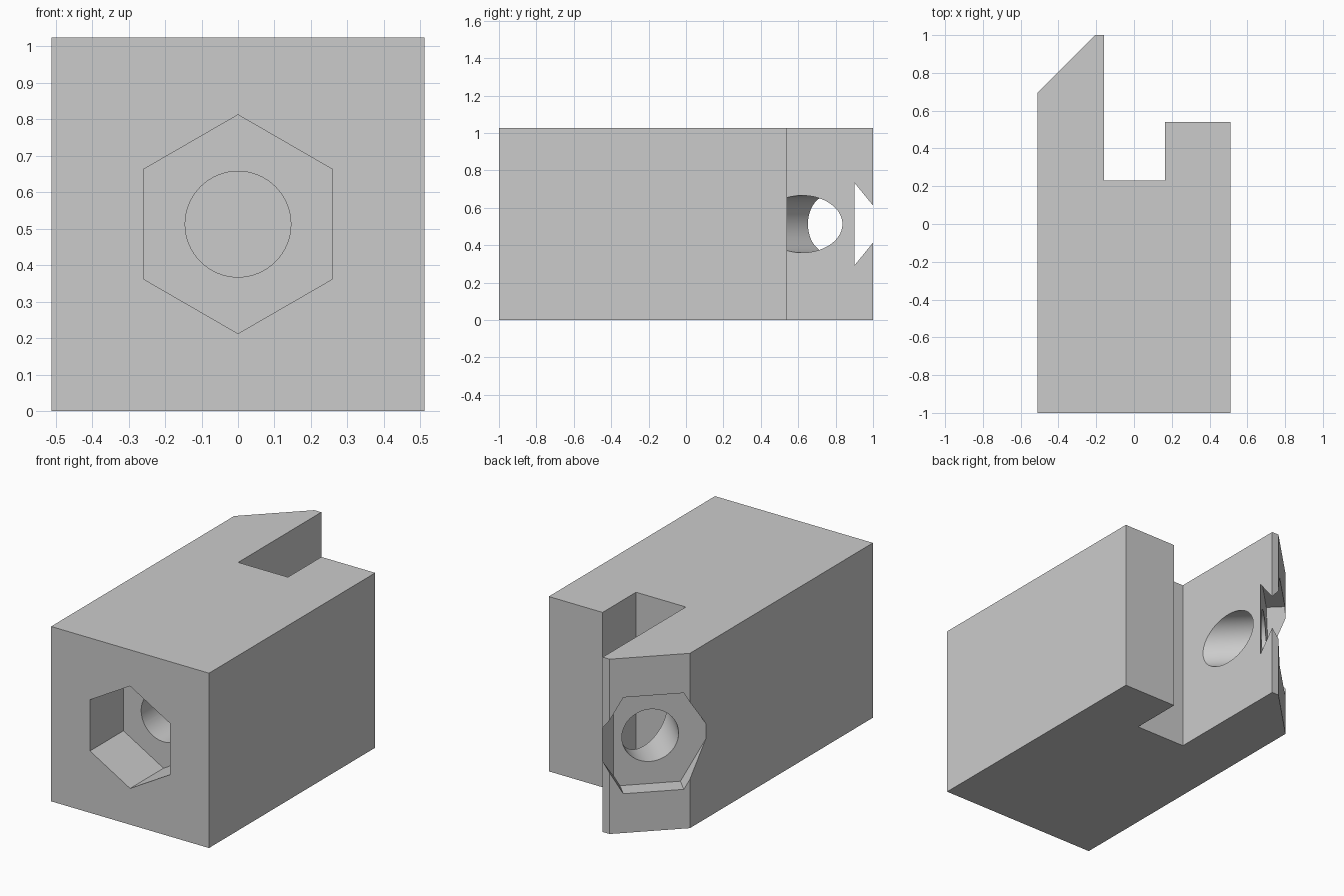
import bpy
import bmesh
import math
from mathutils import Vector

cube = bpy.data.objects.get("Cube")
if cube:
    bpy.data.objects.remove(cube, do_unlink=True)

grey = bpy.data.materials.new("light grey")
grey.use_nodes = True
grey.diffuse_color = (0.6, 0.6, 0.6, 1)
grey.node_tree.nodes["Principled BSDF"].inputs["Base Color"].default_value = (0.6, 0.6, 0.6, 1)

HEIGHT = 1.025
MID = HEIGHT / 2


def extrude_ring(name, ring, offset):
    """Solid made by sweeping a closed ring of points along an offset."""
    bm = bmesh.new()
    face = bm.faces.new([bm.verts.new(p) for p in ring])
    swept = bmesh.ops.extrude_face_region(bm, geom=[face])["geom"]
    bmesh.ops.translate(bm, vec=offset,
                        verts=[g for g in swept if isinstance(g, bmesh.types.BMVert)])
    bmesh.ops.recalc_face_normals(bm, faces=bm.faces)
    mesh = bpy.data.meshes.new(name)
    bm.to_mesh(mesh)
    bm.free()
    mesh.materials.append(grey)
    obj = bpy.data.objects.new(name, mesh)
    bpy.context.collection.objects.link(obj)
    return obj


def cut_prism(target, name, start, end, radius, sides, turn=0.0):
    """Cut a regular prism or round hole from start to end."""
    start, end = Vector(start), Vector(end)
    up = Vector((0, 0, 1))
    side = (end - start).normalized().cross(up)
    ring = []
    for i in range(sides):
        a = turn + math.tau * i / sides
        ring.append(start + radius * (math.cos(a) * side + math.sin(a) * up))
    cutter = extrude_ring(name, ring, end - start)
    cutter.hide_render = True
    mod = target.modifiers.new(name, "BOOLEAN")
    mod.operation = "DIFFERENCE"
    mod.solver = "EXACT"
    mod.object = cutter
    bpy.context.view_layer.objects.active = target
    bpy.ops.object.modifier_apply(modifier=name)
    bpy.data.objects.remove(cutter, do_unlink=True)


# Block with a rear slot and one long, chamfered prong
outline = [(-0.512, -1), (0.512, -1), (0.512, 0.54), (0.163, 0.54),
           (0.163, 0.23), (-0.16, 0.23), (-0.16, 1), (-0.205, 1), (-0.512, 0.695)]
block = extrude_ring("slotted_block", [(x, y, 0) for x, y in outline], (0, 0, HEIGHT))

# Hexagonal pocket and blind bore in the front
cut_prism(block, "front_hex_pocket", (0, -1.2, MID), (0, -0.69, MID), 0.3, 6, math.pi / 2)
cut_prism(block, "front_bore", (0, -0.8, MID), (0, 0, MID), 0.145, 64)

# Hexagonal pocket and diagonal through hole in the chamfer
cut_prism(block, "chamfer_hex_pocket", (-0.3, 0.76, MID), (-0.7, 1.16, MID), 0.326, 6)
cut_prism(block, "diagonal_hole", (-0.02, 0.48, MID), (-0.5, 0.96, MID), 0.153, 64)

# Smooth bores, sharp flat edges
bpy.ops.object.select_all(action="DESELECT")
block.select_set(True)
bpy.context.view_layer.objects.active = block
bpy.ops.object.shade_smooth_by_angle(angle=math.radians(25))
